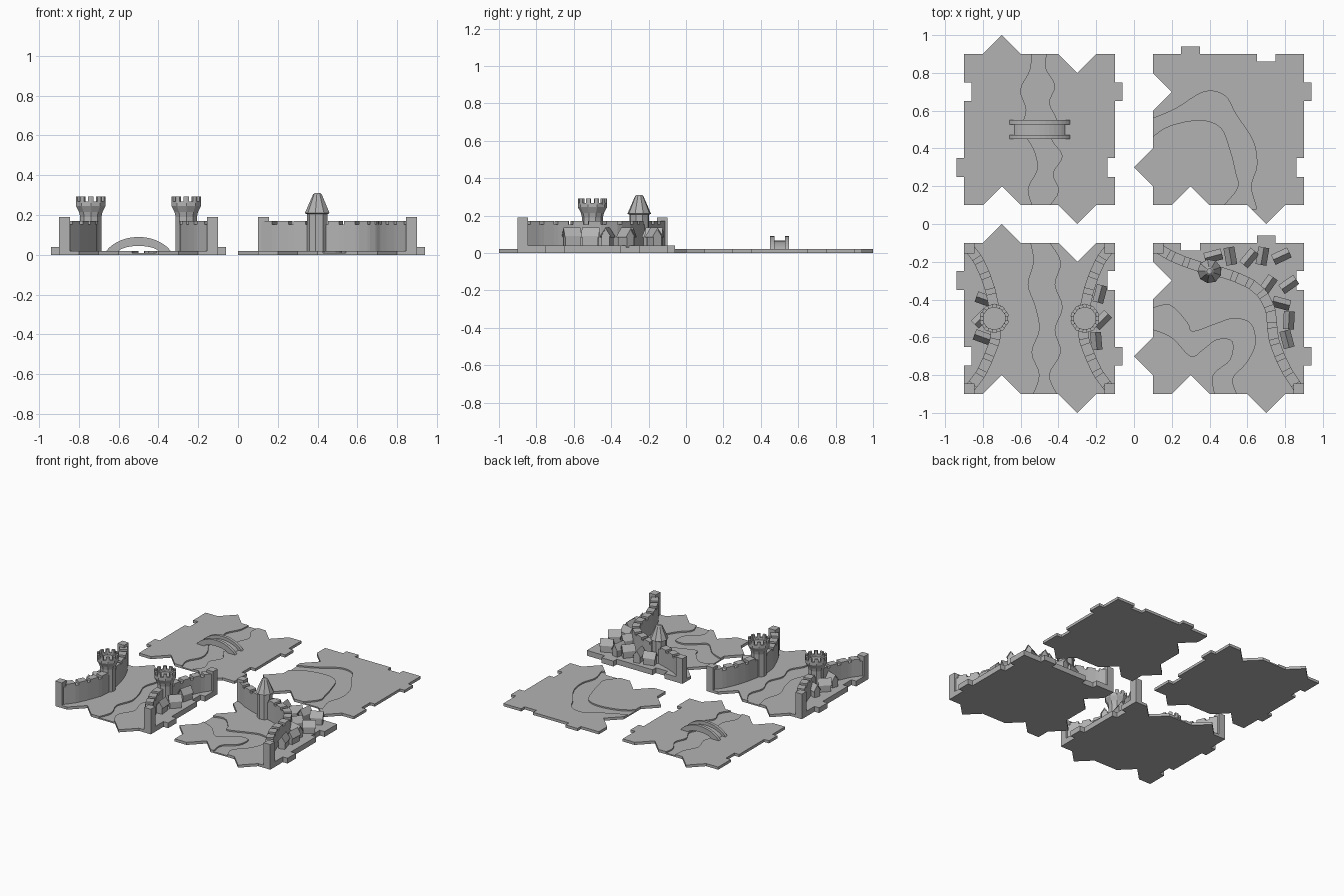
import bpy, bmesh, math
from mathutils import Vector

if "Cube" in bpy.data.objects:
    bpy.data.objects.remove(bpy.data.objects["Cube"])

stone = bpy.data.materials.new("plain grey")
stone.use_nodes = True
stone.diffuse_color = (0.45, 0.45, 0.45, 1)
stone.node_tree.nodes["Principled BSDF"].inputs["Base Color"].default_value = stone.diffuse_color

LAND, WATER, TOWN = 0.02, 0.01, 0.04
WALL_TOP, GAP_TOP, END_TOP = 0.17, 0.152, 0.19
HALF = 0.027


def finish(name, bm):
    bmesh.ops.recalc_face_normals(bm, faces=bm.faces)
    mesh = bpy.data.meshes.new(name)
    bm.to_mesh(mesh)
    bm.free()
    mesh.materials.append(stone)
    ob = bpy.data.objects.new(name, mesh)
    bpy.context.collection.objects.link(ob)
    return ob


def prism(bm, outline, z0, z1):
    rings = [[bm.verts.new((p[0], p[1], z)) for p in outline] for z in (z0, z1)]
    bm.faces.new(rings[0][::-1])
    bm.faces.new(rings[1])
    bridge_rings(bm, *rings)


def bridge_rings(bm, low, high):
    for i in range(len(low)):
        j = (i + 1) % len(low)
        bm.faces.new((low[i], low[j], high[j], high[i]))


def slab(name, outline, z0, z1):
    bm = bmesh.new()
    prism(bm, outline, z0, z1)
    return finish(name, bm)


def cut(ob, cutter, operation):
    mod = ob.modifiers.new("cut", "BOOLEAN")
    mod.operation, mod.object, mod.solver = operation, cutter, "EXACT"
    cutter.hide_render = True
    graph = bpy.context.evaluated_depsgraph_get()
    mesh = bpy.data.meshes.new_from_object(ob.evaluated_get(graph))
    ob.modifiers.clear()
    ob.data = mesh
    bpy.data.objects.remove(cutter)


def smooth(points, steps=4):
    """Catmull-Rom curve through the points."""
    p = [Vector(q) for q in points]
    p = [2 * p[0] - p[1]] + p + [2 * p[-1] - p[-2]]
    out = []
    for a, b, c, d in zip(p, p[1:], p[2:], p[3:]):
        for k in range(steps):
            t = k / steps
            out.append(b + (c - a) * t / 2 + (2 * a - 5 * b + 4 * c - d) * t * t / 2
                       + (3 * b - a - 3 * c + d) * t ** 3 / 2)
    return out + [p[-2]]


# Interlocking tile outlines: s = spike side, p = peg side, capital = tab first
def tile_outline(cx, cy, sides):
    out = []
    for k, side in enumerate(sides):
        along = Vector((math.cos(k * math.pi / 2), math.sin(k * math.pi / 2)))
        outward = Vector((along.y, -along.x))
        start = Vector((cx, cy)) - along * 0.4 + outward * 0.4
        out.append(start)
        sign = 1 if side.isupper() else -1
        for s, d in ((0.2, sign), (0.6, -sign)):
            if side in "sS":
                shape = ((s - 0.1, 0), (s, 0.1), (s + 0.1, 0))
            else:
                shape = ((s - 0.05, 0), (s - 0.05, 0.04), (s + 0.05, 0.04), (s + 0.05, 0))
            out += [start + along * a + outward * d * h for a, h in shape]
    return out


def straight_banks(y0, left, right):
    def bank(xs):
        return [(x / 100, y0 + 0.84 * i / (len(xs) - 1)) for i, x in enumerate(xs)]
    return bank(left), bank(right)


def hundredths(*pairs):
    return [(x / 100, y / 100) for x, y in pairs]


tiles = {
    "bridge_tile": (-0.5, 0.5, "spsp", straight_banks(
        0.08, (-53, -56, -51, -53, -59, -57, -60, -55, -54),
        (-46, -40, -43, -38, -44, -41, -45, -42, -47, -46))),
    "bend_tile": (0.5, 0.5, "spps", (
        hundredths((8, 55), (22, 61), (37, 70), (48, 68), (54, 58), (63, 44), (65, 31), (62, 20), (65, 8)),
        hundredths((8, 45), (19, 52), (35, 55), (46, 51), (51, 39), (54, 27), (55, 19), (46, 8)))),
    "twin_tower_tile": (-0.5, -0.5, "sPsP", straight_banks(
        -0.92, (-54, -50, -54, -50, -52, -56, -53, -55),
        (-40, -45, -39, -42, -38, -42, -39, -46))),
    "town_tile": (0.5, -0.5, "sPPs", (
        hundredths((8, -45), (19, -43), (28, -52), (31, -57), (43, -53), (53, -50), (62, -53),
                   (64, -64), (59, -74), (52, -82), (55, -92)),
        hundredths((8, -55), (20, -60), (30, -70), (37, -66), (44, -61), (52, -62), (51, -72),
                   (42, -80), (43, -92)))),
}
outlines = {}
for name, (cx, cy, sides, (bank_a, bank_b)) in tiles.items():
    outlines[name] = tile_outline(cx, cy, sides)
    tile = slab(name, outlines[name], 0, LAND)
    cut(tile, slab("river_cutter", smooth(bank_a) + smooth(bank_b)[::-1], WATER, 0.1), "DIFFERENCE")


# Crenellated wall along a path, with a tall block in the tile corner at each end
def wall(name, path, corners):
    bm = bmesh.new()
    curve = smooth(path, 12)
    lengths = [0]
    for a, b in zip(curve, curve[1:]):
        lengths.append(lengths[-1] + (b - a).length)

    def section(s):
        i = max(k for k in range(len(curve) - 1) if lengths[k] <= s + 1e-6)
        d = (curve[i + 1] - curve[i]).normalized()
        point = curve[i] + d * (s - lengths[i])
        side = Vector((-d.y, d.x)) * HALF
        return point - side, point + side

    count = round(lengths[-1] / 0.09)
    step = lengths[-1] / count
    for i in range(count):
        for f0, f1, top in ((0, 0.7, WALL_TOP), (0.7, 1, GAP_TOP)):
            (a, b), (c, d) = section((i + f0) * step), section((i + f1) * step)
            prism(bm, (a, c, d, b), 0.005, top)
    for x, y, sx, sy in corners:
        u, v = x + sx * 0.055, y + sy * 0.055
        prism(bm, ((x, y), (u, y), (u, v), (x, v)), 0.005, END_TOP)
    finish(name, bm)


def town_ground(name, tile, region):
    ground = slab(name, outlines[tile], 0.002, TOWN)
    cut(ground, slab("town_cutter", region, -0.1, 0.2), "INTERSECT")


west = hundredths((-87, -13), (-82, -20), (-77, -32), (-74, -45), (-73, -58), (-76, -68), (-81, -79), (-87, -87))
for label, flip in (("right", False), ("left", True)):
    def m(points):
        return [(-1 - x, y) for x, y in points] if flip else points
    (ex, _), = m([(-0.9, 0)])
    sx = -1 if flip else 1
    wall(label + "_wall", m(west), ((ex, -0.1, sx, -1), (ex, -0.9, sx, 1)))
    region = [(-1, -0.1), (-0.9, -0.1)] + smooth(west) + [(-0.9, -0.9), (-1, -0.9)]
    town_ground(label + "_town_ground", "twin_tower_tile", m(region))

town = hundredths((13, -13), (22, -18), (36, -23), (51, -27), (65, -34), (72, -45), (74, -61), (80, -76), (87, -87))
wall("town_wall", town, ((0.1, -0.1, 1, -1), (0.9, -0.9, -1, 1)))
town_ground("town_ground", "town_tile",
            [(0.1, -0.1)] + smooth(town) + [(0.9, -0.9), (1, -0.9), (1, 0), (0.1, 0)])


# Towers: turned profiles with flat sides
def lathe(bm, x, y, profile, sides):
    rings = []
    for r, z in profile:
        rings.append([bm.verts.new((x + r * math.cos(2 * math.pi * (i + 0.5) / sides),
                                    y + r * math.sin(2 * math.pi * (i + 0.5) / sides), z))
                      for i in range(sides)])
    for low, high in zip(rings, rings[1:]):
        bridge_rings(bm, low, high)
    bm.faces.new(rings[0][::-1])
    bm.faces.new(rings[-1])


def battle_tower(name, x, y, sides=10):
    bm = bmesh.new()
    lathe(bm, x, y, ((0.056, 0.005), (0.056, 0.19), (0.062, 0.215), (0.078, 0.245),
                     (0.078, 0.268), (0.06, 0.268), (0.06, 0.25)), sides)
    for i in range(sides):
        mid = 2 * math.pi * (i + 0.5) / sides
        spread = math.pi / sides * 0.55
        prism(bm, [(x + r * math.cos(a), y + r * math.sin(a)) for r, a in (
            (0.06, mid - spread), (0.076, mid - spread), (0.078, mid),
            (0.076, mid + spread), (0.06, mid + spread))], 0.26, 0.292)
    finish(name, bm)


battle_tower("right_tower", -0.74, -0.5)
battle_tower("left_tower", -0.26, -0.5)
bm = bmesh.new()
lathe(bm, 0.4, -0.25, ((0.054, 0.005), (0.054, 0.205), (0.064, 0.21), (0.022, 0.305), (0.015, 0.31)), 9)
finish("roofed_tower", bm)


# Gabled houses with overhanging roofs
def house(number, x, y, angle, length=0.082, width=0.046, eaves=0.092, ridge=0.127):
    bm = bmesh.new()
    c, s = math.cos(math.radians(angle)), math.sin(math.radians(angle))

    def extrude(profile, half):
        ends = [[bm.verts.new((x + u * c - v * s, y + u * s + v * c, z)) for v, z in profile]
                for u in (-half, half)]
        bm.faces.new(ends[0][::-1])
        bm.faces.new(ends[1])
        bridge_rings(bm, *ends)

    w = width / 2
    extrude(((-w, 0.03), (w, 0.03), (w, eaves), (0, ridge), (-w, eaves)), length / 2)
    o, drop = w + 0.006, eaves - 0.009
    extrude(((-o, drop), (0, ridge), (o, drop), (o, drop + 0.008), (0, ridge + 0.008),
             (-o, drop + 0.008)), length / 2 + 0.006)
    finish("house_%d" % number, bm)


houses = ((-79, -40, -20), (-80, -60, -20), (-81, -50, 45), (-18, -37, 75), (-17, -51, 45),
          (-20, -62, -85), (42, -17, 15), (51, -17, 100), (61, -18, 50), (68, -17, 80),
          (78, -17, 25), (71, -32, 55), (82, -32, 35), (78, -42, -15), (82, -51, 87), (81, -61, 105))
for number, (hx, hy, turn) in enumerate(houses, 1):
    house(number, hx / 100, hy / 100, turn)


# Arched bridge: deck between two parapets
def arch(name, y0, y1, rise, span):
    bm = bmesh.new()
    turns = [math.pi * i / 16 for i in range(17)]
    top = [(-0.5 - span * math.cos(t), WATER + rise * math.sin(t) ** 1.4) for t in turns]
    under = [(-0.5 - 0.105 * math.cos(t), 0.008 + 0.037 * math.sin(t)) for t in turns]
    front, back = [[(bm.verts.new((a, y, b)), bm.verts.new((c, y, d)))
                    for (a, b), (c, d) in zip(top, under)] for y in (y0, y1)]
    for i in range(16):
        (a, b), (c, d), (e, f), (g, h) = front[i], front[i + 1], back[i], back[i + 1]
        for face in ((a, c, d, b), (e, f, h, g), (a, e, g, c), (b, d, h, f)):
            bm.faces.new(face)
    for a, b, c, d in (front[0] + back[0], front[-1] + back[-1]):
        bm.faces.new((a, b, d, c))
    finish(name, bm)


arch("bridge_deck", 0.47, 0.53, 0.056, 0.14)
arch("bridge_front_parapet", 0.45, 0.472, 0.08, 0.165)
arch("bridge_back_parapet", 0.528, 0.55, 0.08, 0.165)
